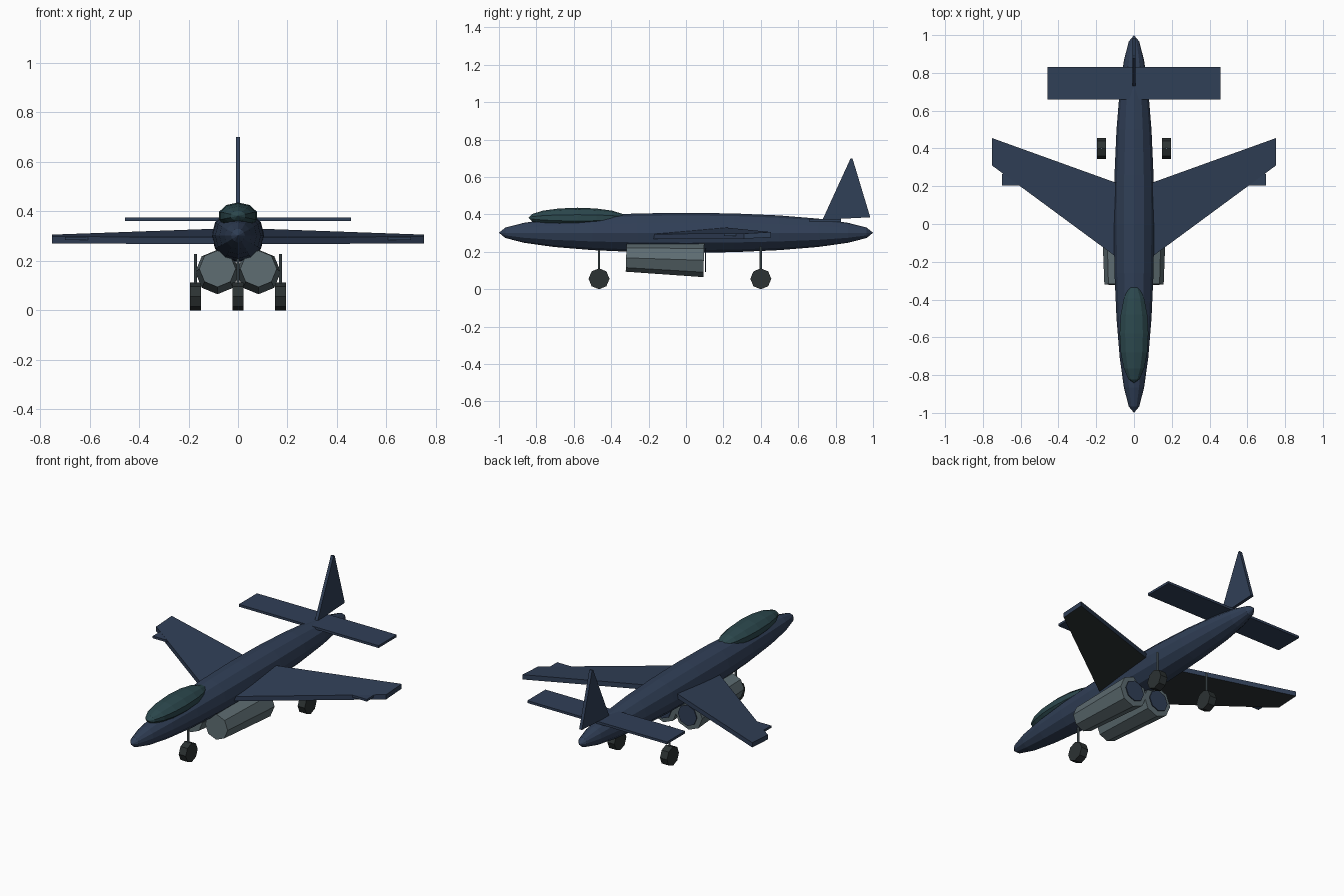
import bpy, bmesh, math
from mathutils import Matrix, Vector

if "Cube" in bpy.data.objects:
    bpy.data.objects.remove(bpy.data.objects["Cube"])


def material(name, rgb):
    m = bpy.data.materials.new(name)
    m.diffuse_color = (*rgb, 1)
    m.use_nodes = True
    m.node_tree.nodes["Principled BSDF"].inputs["Base Color"].default_value = m.diffuse_color
    return m


NAVY = material("navy", (0.03, 0.05, 0.095))
GLASS = material("glass", (0.025, 0.065, 0.075))
METAL = material("metal", (0.11, 0.15, 0.165))
DARK = material("dark_grey", (0.025, 0.032, 0.033))


def finish(name, bm, *mats):
    bmesh.ops.recalc_face_normals(bm, faces=bm.faces)
    me = bpy.data.meshes.new(name)
    bm.to_mesh(me)
    bm.free()
    ob = bpy.data.objects.new(name, me)
    bpy.context.collection.objects.link(ob)
    for m in mats:
        me.materials.append(m)
    return ob


def ellipsoid(name, center, radii, segs, rings, mat):
    bm = bmesh.new()
    bmesh.ops.create_uvsphere(bm, u_segments=segs, v_segments=rings, radius=1)
    bm.transform(Matrix.Translation(center) @ Matrix.Diagonal((*radii, 1))
                 @ Matrix.Rotation(math.pi / 2, 4, 'X'))
    return finish(name, bm, mat)


def tube(name, a, b, ra, rb, segs, mat):
    """Closed cylinder or frustum from point a to point b."""
    a, b = Vector(a), Vector(b)
    bm = bmesh.new()
    bmesh.ops.create_cone(bm, cap_ends=True, segments=segs, radius1=ra, radius2=rb,
                          depth=(b - a).length)
    turn = Vector((0, 0, 1)).rotation_difference(b - a).to_matrix().to_4x4()
    bm.transform(Matrix.Translation((a + b) / 2) @ turn)
    return finish(name, bm, mat)


def box(name, lo, hi, mat):
    bm = bmesh.new()
    bmesh.ops.create_cube(bm, size=1)
    lo, hi = Vector(lo), Vector(hi)
    bm.transform(Matrix.Translation((lo + hi) / 2) @ Matrix.Diagonal((*(hi - lo), 1)))
    return finish(name, bm, mat)


def slab(name, outline, offset, *mats):
    """Outline pushed along offset; the start face uses the last material."""
    bm = bmesh.new()
    start = bm.faces.new([bm.verts.new(p) for p in outline])
    start.material_index = len(mats) - 1
    end = [bm.verts.new(Vector(p) + Vector(offset)) for p in outline]
    bm.faces.new(end)
    base = list(start.verts)
    for i in range(len(base)):
        j = (i + 1) % len(base)
        bm.faces.new((base[i], base[j], end[j], end[i]))
    return finish(name, bm, *mats)


# Fuselage and canopy
ellipsoid("fuselage", (0, 0, 0.302), (0.107, 1.0, 0.107), 12, 12, NAVY)
ellipsoid("canopy", (0, -0.58, 0.382), (0.08, 0.262, 0.054), 10, 8, GLASS)

# Tail
box("tailplane", (-0.457, 0.66, 0.361), (0.457, 0.83, 0.375), NAVY)
slab("tail_fin", [(-0.009, 0.73, 0.372), (-0.009, 0.985, 0.385), (-0.009, 0.89, 0.70),
                  (-0.009, 0.88, 0.70)], (0.018, 0, 0), NAVY)

for side, s in (("left", -1), ("right", 1)):
    # Swept wing with dark underside, and the flap at its leading edge
    slab(side + "_wing", [(0.03 * s, -0.222, 0.268), (0.752 * s, 0.31, 0.27),
                          (0.752 * s, 0.455, 0.278), (0.03 * s, 0.195, 0.304)],
         (0, 0, 0.028), NAVY, DARK)
    xs = sorted((0.43 * s, 0.70 * s))
    box(side + "_flap", (xs[0], 0.203, 0.284), (xs[1], 0.266, 0.297), NAVY)

    # Engine pod, flaring to the rear, with a dark exhaust disc
    tube(side + "_engine", (0.083 * s, -0.32, 0.168), (0.083 * s, 0.095, 0.155),
         0.074, 0.09, 8, METAL)
    tube(side + "_exhaust", (0.083 * s, 0.102, 0.155), (0.083 * s, 0.107, 0.155),
         0.062, 0.062, 8, NAVY)


def landing_gear(name, x, y, top):
    tube(name + "_wheel", (x - 0.023, y, 0.056), (x + 0.023, y, 0.056), 0.056, 0.056, 8, DARK)
    tube(name + "_strut", (x, y, 0.056), (x, y, top), 0.006, 0.006, 8, METAL)


# Landing gear
landing_gear("nose", 0, -0.465, 0.25)
landing_gear("left_main", -0.172, 0.40, 0.228)
landing_gear("right_main", 0.172, 0.40, 0.228)
